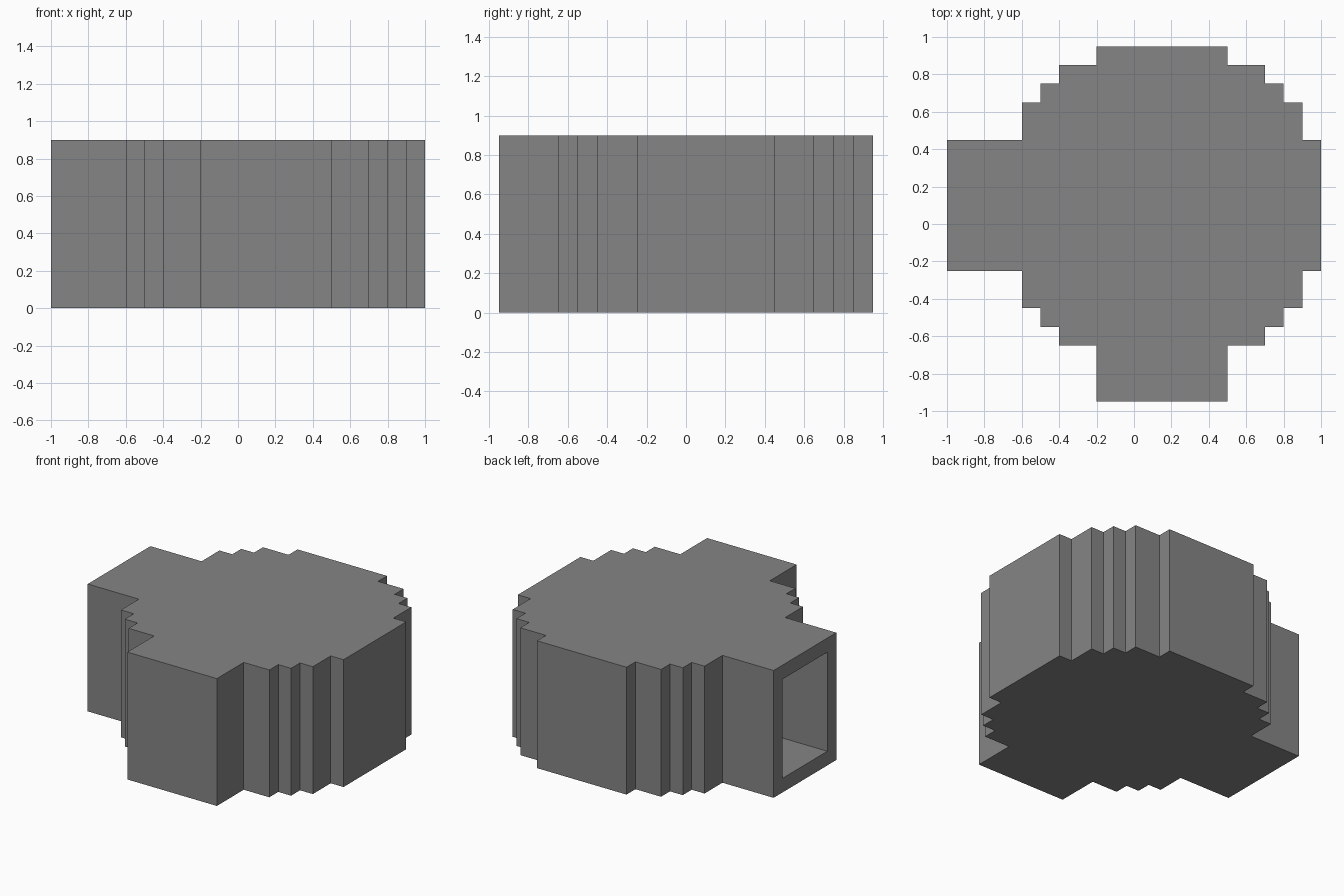
import bpy, bmesh
from mathutils import Vector

cube = bpy.data.objects.get("Cube")
if cube:
    bpy.data.objects.remove(cube, do_unlink=True)

WALL, HEIGHT = 0.1, 0.9
CENTRE = Vector((0.15, 0.1))
WEST_ARM, SOUTH_ARM = -1.15, -1.05

grey = bpy.data.materials.new("stone grey")
grey.use_nodes = True
colour = (0.235, 0.235, 0.235, 1)
grey.diffuse_color = colour
grey.node_tree.nodes["Principled BSDF"].inputs["Base Color"].default_value = colour

# Stepped quarter of the round room, from its east side to its north side
quarter = [(.85, .35), (.75, .35), (.75, .55), (.65, .55), (.65, .65),
           (.55, .65), (.55, .75), (.35, .75), (.35, .85)]


def room_outline():
    """Mirror the quarter all round, then stretch two sides into arms."""
    points = []
    for sx, sy in ((1, 1), (-1, 1), (-1, -1), (1, -1)):
        part = [(x * sx, y * sy) for x, y in quarter]
        points += part if sx == sy else part[::-1]
    outline = []
    for x, y in points:
        if x == -.85:
            x = WEST_ARM
        if y == -.85:
            y = SOUTH_ARM
        outline.append(CENTRE + Vector((x, y)))
    return outline


def inset(outline, amount):
    """Move every edge of a square-cornered outline inward."""
    result = []
    for i, p in enumerate(outline):
        a = (p - outline[i - 1]).normalized()
        b = (outline[(i + 1) % len(outline)] - p).normalized()
        result.append(p + amount * Vector((-a.y - b.y, a.x + b.x)))
    return result


def prism(name, outline, bottom, top):
    bm = bmesh.new()
    base = bm.faces.new([bm.verts.new((p.x, p.y, bottom)) for p in outline])
    grown = bmesh.ops.extrude_face_region(bm, geom=[base], use_keep_orig=True)
    moved = [v for v in grown["geom"] if isinstance(v, bmesh.types.BMVert)]
    bmesh.ops.translate(bm, verts=moved, vec=(0, 0, top - bottom))
    bmesh.ops.recalc_face_normals(bm, faces=bm.faces)
    mesh = bpy.data.meshes.new(name)
    bm.to_mesh(mesh)
    bm.free()
    mesh.materials.append(grey)
    obj = bpy.data.objects.new(name, mesh)
    bpy.context.collection.objects.link(obj)
    return obj


# Outer shell
outline = room_outline()
shell = prism("room_shell", outline, 0, HEIGHT)

# Hollow inside, running out through the end of the west arm
hollow = inset(outline, WALL)
west_end = min(p.x for p in hollow)
for p in hollow:
    if p.x < west_end + .01:
        p.x -= 2 * WALL
cutter = prism("hollow_cutter", hollow, WALL, HEIGHT - WALL)
cutter.hide_render = True

cut = shell.modifiers.new("hollow", "BOOLEAN")
cut.operation = "DIFFERENCE"
cut.solver = "EXACT"
cut.object = cutter
bpy.context.view_layer.objects.active = shell
bpy.ops.object.modifier_apply(modifier=cut.name)
bpy.data.objects.remove(cutter, do_unlink=True)
